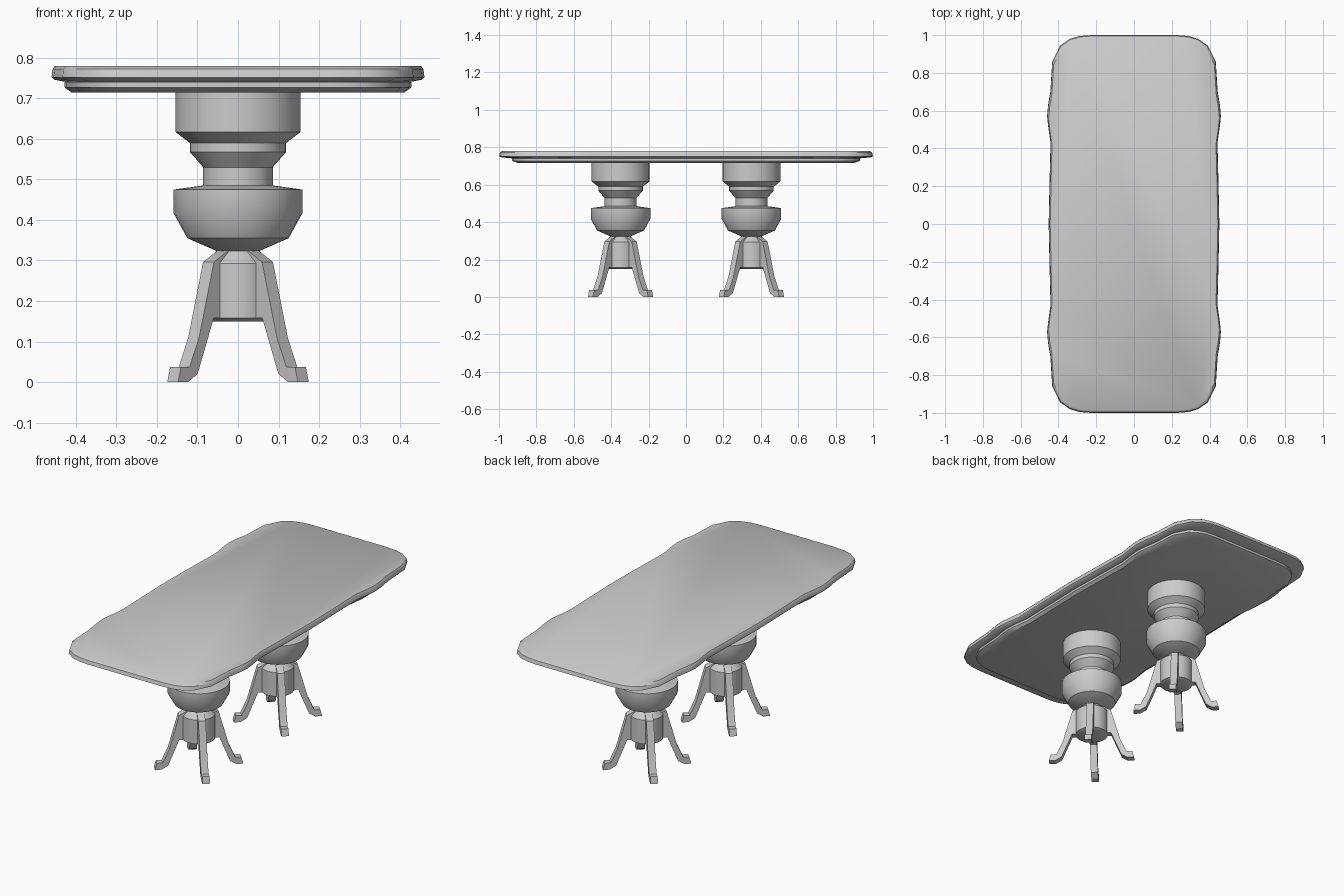
import bpy, bmesh, math
from mathutils import Matrix

if "Cube" in bpy.data.objects:
    bpy.data.objects.remove(bpy.data.objects["Cube"])


def finish(name, bm, angle=35):
    bmesh.ops.recalc_face_normals(bm, faces=bm.faces)
    me = bpy.data.meshes.new(name)
    bm.to_mesh(me)
    bm.free()
    ob = bpy.data.objects.new(name, me)
    bpy.context.collection.objects.link(ob)
    bpy.ops.object.select_all(action='DESELECT')
    ob.select_set(True)
    bpy.context.view_layer.objects.active = ob
    bpy.ops.object.shade_smooth_by_angle(angle=math.radians(angle))
    return ob


def loft(name, outline, layers, centre=(0, 0)):
    """Stack scaled copies of an outline; layers are (scale, z) pairs."""
    bm = bmesh.new()
    rings = [[bm.verts.new((centre[0] + x * s, centre[1] + y * s, z)) for x, y in outline]
             for s, z in layers]
    n = len(outline)
    for a, b in zip(rings, rings[1:]):
        for i in range(n):
            bm.faces.new((a[i], a[(i + 1) % n], b[(i + 1) % n], b[i]))
    bm.faces.new(rings[0])
    bm.faces.new(rings[-1])
    return finish(name, bm)


# Tabletop: one quarter of the wavy outline, mirrored to all four
quarter = [(.452, 0), (.447, .23), (.442, .43), (.455, .52), (.46, .57), (.455, .63),
           (.443, .70), (.433, .86), (.39, .945), (.34, .98), (.29, .995), (.23, 1)]
half = quarter + [(-x, y) for x, y in reversed(quarter)]
outline = half + [(-x, -y) for x, y in half[1:-1]]
loft("tabletop", outline, [(.982, .78), (.995, .772), (1, .752), (.985, .746), (.93, .741)])
loft("under_moulding", outline, [(.91, .745), (.93, .74), (.93, .727), (.895, .715)])

# Pedestal profiles, as (radius, z)
circle = [(math.cos(math.tau * i / 32), math.sin(math.tau * i / 32)) for i in range(32)]
column = [(.154, .72), (.154, .617), (.119, .59), (.119, .568), (.086, .53), (.086, .485),
          (.159, .475), (.159, .417), (.125, .355), (.052, .323)]
hub = [(.05, .327), (.085, .293), (.085, .158), (.066, .15)]

# Leg side profile, as (radius, z)
leg = [(.03, .325), (.052, .325), (.103, .296), (.155, .109), (.188, .037), (.218, .037),
       (.228, 0), (.193, 0), (.16, .02), (.123, .11), (.104, .158), (.03, .158)]
half_width = .019


def make_leg(name, y, angle):
    bm = bmesh.new()
    face = bm.faces.new([bm.verts.new((r, -half_width, z)) for r, z in leg])
    ext = bmesh.ops.extrude_face_region(bm, geom=[face])
    moved = [g for g in ext["geom"] if isinstance(g, bmesh.types.BMVert)]
    bmesh.ops.translate(bm, verts=moved, vec=(0, 2 * half_width, 0))
    bm.transform(Matrix.Translation((0, y, 0)) @ Matrix.Rotation(angle, 4, 'Z'))
    finish(name, bm, 30)


for label, y in (("front", -.35), ("back", .35)):
    loft(label + "_column", circle, column, (0, y))
    loft(label + "_leg_hub", circle, hub, (0, y))
    for k in range(4):
        make_leg(f"{label}_leg_{k + 1}", y, math.radians(45 + 90 * k))
